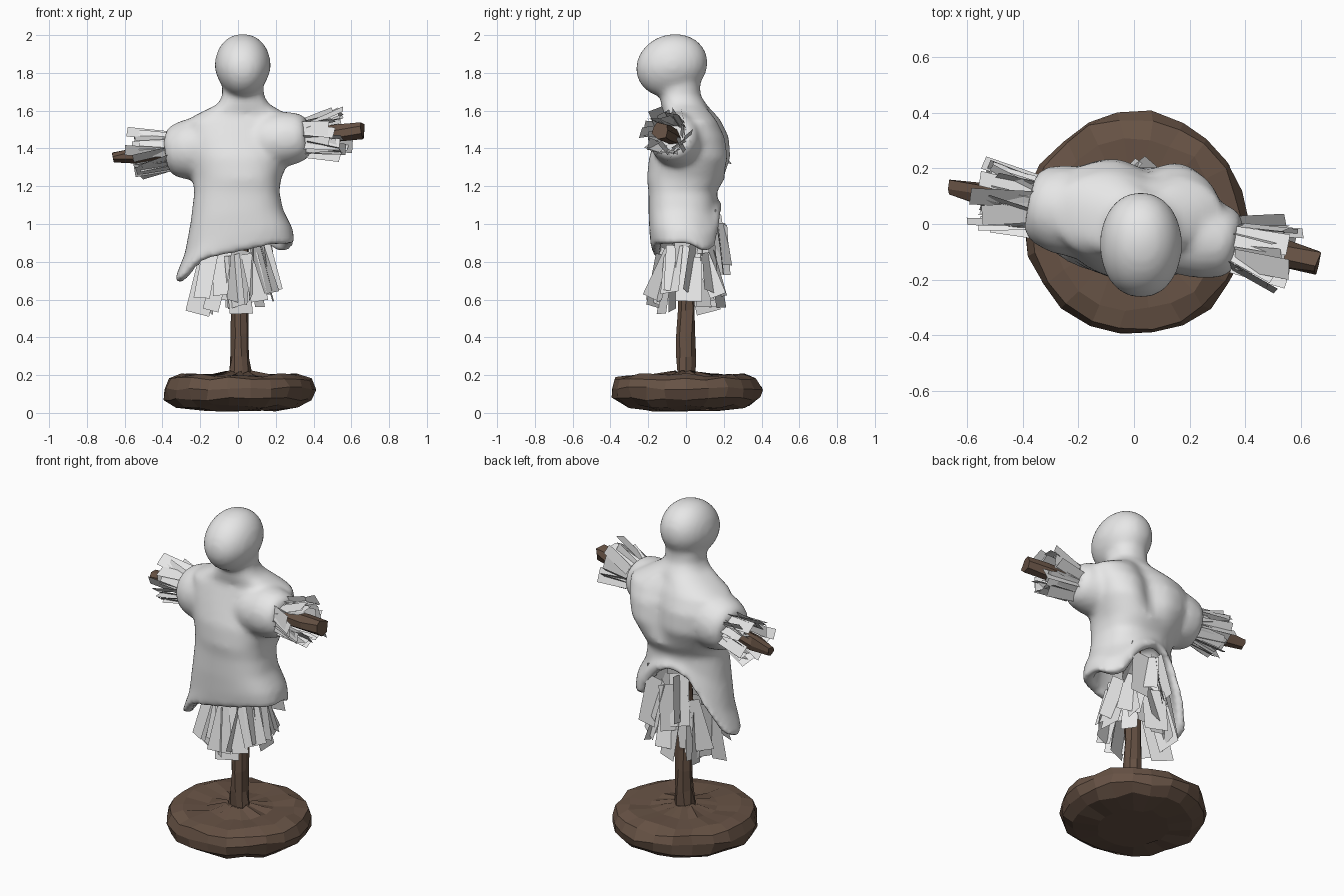
import bpy, bmesh, math, random
from mathutils import Vector, Matrix

if "Cube" in bpy.data.objects:
    bpy.data.objects.remove(bpy.data.objects["Cube"])
random.seed(4)

def material(name, col):
    m = bpy.data.materials.new(name)
    m.diffuse_color = (*col, 1)
    m.use_nodes = True
    m.node_tree.nodes["Principled BSDF"].inputs["Base Color"].default_value = m.diffuse_color
    return m

CLOTH = material("pale cloth and straw", (0.8, 0.8, 0.8))
WOOD = material("brown wood", (0.135, 0.085, 0.059))

def finish(name, bm, mat):
    me = bpy.data.meshes.new(name)
    bm.to_mesh(me)
    bm.free()
    me.materials.append(mat)
    ob = bpy.data.objects.new(name, me)
    bpy.context.collection.objects.link(ob)
    return ob

def skin(bm, rings):
    """Join rings of points with quads and cap both ends."""
    vs = [[bm.verts.new(p) for p in r] for r in rings]
    n = len(vs[0])
    fs = [bm.faces.new((a[i], a[(i + 1) % n], b[(i + 1) % n], b[i]))
          for a, b in zip(vs, vs[1:]) for i in range(n)]
    fs += [bm.faces.new(vs[0]), bm.faces.new(vs[-1])]
    bmesh.ops.recalc_face_normals(bm, faces=fs)

def ring(z, cx, cy, rx, ry, n, M=Matrix(), jit=0.0):
    out = []
    for i in range(n):
        a = math.tau * i / n
        j = Vector([random.uniform(-jit, jit) for _ in range(3)])
        out.append(M @ (Vector((cx + rx * math.cos(a), cy + ry * math.sin(a), z)) + j))
    return out

# Arm axis, slightly twisted and tilted
ARM_L, ARM_R = Vector((-0.66, 0.135, 1.35)), Vector((0.66, -0.135, 1.495))
MID = (ARM_L + ARM_R) / 2
AXIS = (ARM_R - ARM_L).normalized()
ARM_M = Matrix.Translation(MID) @ AXIS.to_track_quat('Z', 'Y').to_matrix().to_4x4()

# Base disc
bm = bmesh.new()
prof = [(0.016, 0.2), (0.035, 0.33), (0.075, 0.39), (0.13, 0.402), (0.18, 0.38),
        (0.2, 0.31), (0.195, 0.18), (0.215, 0.07)]
skin(bm, [ring(z, 0.005, 0, r, r, 22, jit=0.01) for z, r in prof])
finish("base", bm, WOOD)

# Upright post
bm = bmesh.new()
skin(bm, [ring(0.18 + k * 0.12, 0.012, 0, 0.066 if k == 0 else 0.049, 0.048, 9, jit=0.007) for k in range(13)])
finish("post", bm, WOOD)

# Cross beam for the arms
bm = bmesh.new()
skin(bm, [ring(s, 0, 0, r, r, 7, ARM_M, 0.008) for s, r in
          [(-0.68, 0.03), (-0.55, 0.043), (-0.3, 0.045), (0, 0.045), (0.3, 0.045), (0.55, 0.048), (0.68, 0.045)]])
finish("arm_beam", bm, WOOD)

# Coat: body, sleeves and head merged into one soft surface
HEM = [(0, 0.90), (35, 0.85), (55, 0.88), (72, 1.02), (90, 1.09), (108, 1.05), (130, 0.90), (160, 0.74),
       (185, 0.69), (205, 0.71), (235, 0.81), (270, 0.85), (300, 0.89), (360, 0.90)]

def hem(deg):
    for (a, za), (b, zb) in zip(HEM, HEM[1:]):
        if a <= deg <= b:
            return za + (zb - za) * (deg - a) / (b - a)

N = 48
def coat_ring(z, cx, cy, rx, ry, t=0.0):
    pts = []
    for i in range(N):
        d = 360 * i / N
        a = math.radians(d)
        groove = 0.24 * math.exp(-((d - 80) / 13) ** 2) if 1.25 < z < 1.6 else 0
        fold = 1 + 0.03 * math.sin(3 * a + z * 9) - groove
        c, s = math.cos(a), math.sin(a)
        # slightly squared ellipse
        c, s = math.copysign(abs(c) ** 0.85, c), math.copysign(abs(s) ** 0.85, s)
        pts.append((cx + rx * c * fold, cy + ry * s * fold, z + (hem(d) - z) * t))
    return pts

bm = bmesh.new()
skin(bm, [
    coat_ring(1.76, 0.025, -0.03, 0.11, 0.10),
    coat_ring(1.68, 0.025, -0.03, 0.11, 0.105),
    coat_ring(1.635, 0.025, -0.015, 0.135, 0.12),
    coat_ring(1.58, 0.015, 0.02, 0.24, 0.14),
    coat_ring(1.545, 0.01, 0.03, 0.30, 0.16),
    coat_ring(1.46, 0.00, 0.04, 0.30, 0.195),
    coat_ring(1.35, 0.00, 0.03, 0.28, 0.22),
    coat_ring(1.24, 0.00, 0.00, 0.235, 0.205),
    coat_ring(1.17, 0.00, -0.02, 0.225, 0.18),
    coat_ring(1.17, 0.00, -0.02, 0.245, 0.18, 0.35),
    coat_ring(1.17, 0.01, -0.005, 0.285, 0.19, 0.7),
    coat_ring(1.17, -0.01, 0.00, 0.32, 0.185, 1.0),
    coat_ring(1.17, -0.01, 0.00, 0.265, 0.135, 1.0),
    coat_ring(1.17, 0.00, -0.01, 0.20, 0.12, 0.3),
    coat_ring(1.19, 0.00, -0.01, 0.12, 0.09)])
for side in (-1, 1):
    k = 1.0 if side < 0 else 0.9
    skin(bm, [ring(side * s, 0, 0, r * k, r * k, 20, ARM_M) for s, r in
              [(0.05, 0.14), (0.18, 0.165), (0.28, 0.16), (0.345, 0.14), (0.38, 0.11)]])
tilt = Matrix.Translation((0.025, -0.075, 1.838)) @ Matrix.Rotation(math.radians(20), 4, 'X') \
    @ Matrix.Diagonal((0.150, 0.192, 0.165, 1))
head = bmesh.ops.create_icosphere(bm, subdivisions=4, radius=1, matrix=tilt)["verts"]
for v in head:  # narrower jaw, flatter temples
    if v.co.z < 1.82:
        v.co.x = 0.025 + (v.co.x - 0.025) * (1 - 0.9 * (1.82 - v.co.z))
    v.co.x = 0.025 + math.copysign(0.148 * (abs(v.co.x - 0.025) / 0.15) ** 0.92, v.co.x - 0.025)
coat = finish("coat_and_head", bm, CLOTH)
rm = coat.modifiers.new("merge", 'REMESH')
rm.mode = 'VOXEL'
rm.voxel_size = 0.017
rm.use_smooth_shade = True
sm = coat.modifiers.new("soften", 'SMOOTH')
sm.factor = 0.5
sm.iterations = 8

# Straw: flat strips fanned untidily around an axis
def straw(name, count, origin, axis, r0, r1, length, width, slip, squash=1.0):
    bm = bmesh.new()
    u = axis.orthogonal().normalized()
    v = axis.cross(u)
    for i in range(count):
        a = math.tau * (i + random.uniform(-0.3, 0.3)) / count
        rad = u * math.cos(a) + v * math.sin(a)
        rad.y *= squash
        tang = axis.cross(rad).normalized()
        start = origin + rad * r0 * random.uniform(0.7, 1.1) + axis * random.uniform(0, slip)
        run = axis * length * random.uniform(0.8, 1.1) + rad * (r1 - r0) * random.uniform(0.5, 1.4)
        run += tang * length * random.uniform(-0.28, 0.28)
        tw = random.uniform(-1.1, 1.1)
        side = (tang * math.cos(tw) + rad * math.sin(tw)) * width * random.uniform(0.75, 1.15) / 2
        side -= run * side.dot(run) / run.length_squared
        bm.faces.new([bm.verts.new(p) for p in
                      (start - side, start + side, start + run + side, start + run - side)])
    return finish(name, bm, CLOTH)

straw("straw_left_cuff", 28, MID - AXIS * 0.33, -AXIS, 0.085, 0.115, 0.2, 0.08, 0.05)
straw("straw_right_cuff", 28, MID + AXIS * 0.33, AXIS, 0.08, 0.115, 0.2, 0.08, 0.06)
DOWN = Vector((0, 0, -1))
straw("straw_skirt", 26, Vector((0.0, 0.01, 0.92)), DOWN, 0.15, 0.22, 0.29, 0.125, 0.1, 0.85)

# Extra straw showing through the open back
straw("straw_back", 10, Vector((0.02, 0.12, 1.08)), DOWN, 0.08, 0.12, 0.27, 0.1, 0.1)
